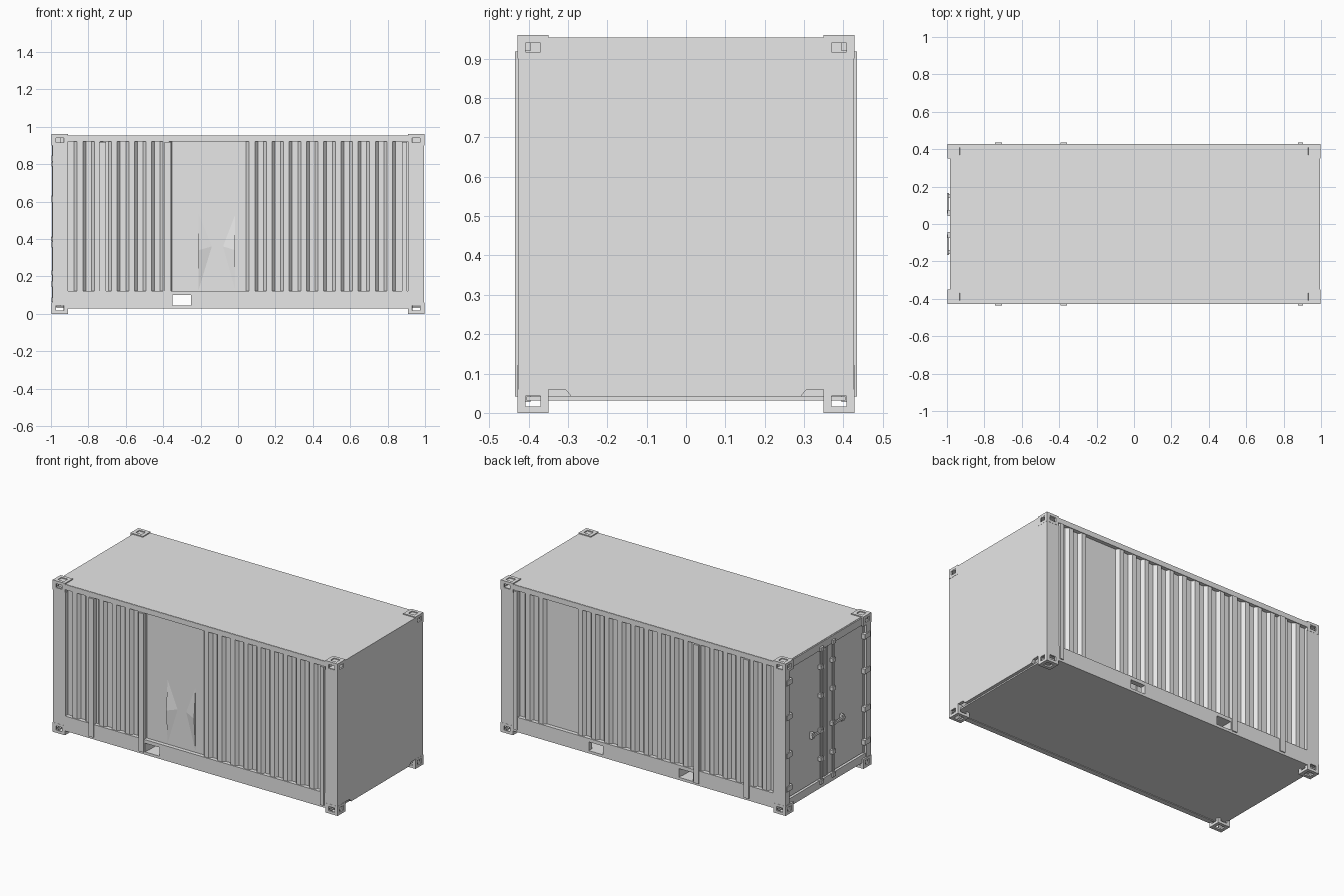
import bpy
import bmesh
from mathutils import Vector

cube = bpy.data.objects.get("Cube")
if cube:
    bpy.data.objects.remove(cube, do_unlink=True)

# One painted steel colour
steel = bpy.data.materials.new("light grey steel")
steel.use_nodes = True
steel.diffuse_color = (0.8, 0.8, 0.8, 1)
steel.node_tree.nodes["Principled BSDF"].inputs["Base Color"].default_value = (0.8, 0.8, 0.8, 1)


def finish(name, bm):
    mesh = bpy.data.meshes.new(name)
    bm.normal_update()
    bm.to_mesh(mesh)
    bm.free()
    mesh.materials.append(steel)
    ob = bpy.data.objects.new(name, mesh)
    bpy.context.collection.objects.link(ob)
    return ob


def add_box(bm, x0, x1, y0, y1, z0, z1):
    lo = Vector((min(x0, x1), min(y0, y1), min(z0, z1)))
    hi = Vector((max(x0, x1), max(y0, y1), max(z0, z1)))
    verts = bmesh.ops.create_cube(bm, size=1)["verts"]
    for v in verts:
        v.co = Vector([lo[i] if v.co[i] < 0 else hi[i] for i in range(3)])
    return verts


def boxes(name, *dims):
    bm = bmesh.new()
    for d in dims:
        add_box(bm, *d)
    return finish(name, bm)


def prism_x(name, points, x0, x1):
    """Extrude a closed (y, z) outline along x."""
    bm = bmesh.new()
    face = bm.faces.new([bm.verts.new((x0, y, z)) for y, z in points])
    ext = bmesh.ops.extrude_face_region(bm, geom=[face])["geom"]
    bmesh.ops.translate(bm, verts=[g for g in ext if isinstance(g, bmesh.types.BMVert)],
                        vec=(x1 - x0, 0, 0))
    bmesh.ops.recalc_face_normals(bm, faces=bm.faces)
    return finish(name, bm)


def corner_casting(name, sx, sy, top):
    """Hollow block with an opening in each exposed face."""
    bm = bmesh.new()
    z0, z1 = (0.90, 0.96) if top else (0.0, 0.06)
    add_box(bm, sx * 0.91, sx * 0.996, sy * 0.35, sy * 0.428, z0, z1)
    bm.normal_update()
    holes = []
    for f in list(bm.faces):
        n = f.normal
        outward = n.x * sx > 0.5 or n.y * sy > 0.5 or n.z * (1 if top else -1) > 0.5
        if outward or (not top and abs(n.z) < 0.5):
            holes.append(f)
    for f in holes:
        bmesh.ops.inset_individual(bm, faces=[f], thickness=0.012)
        c = f.calc_center_median()
        for v in f.verts:
            v.co = c + (v.co - c) * 0.62
        bmesh.ops.inset_individual(bm, faces=[f], thickness=0.0001, depth=-0.01)
    bmesh.ops.delete(bm, geom=holes, context='FACES')
    finish(name, bm)


def corrugated_wall(name, side, flat):
    """Trapezoid ribs between the posts, with a plain stretch."""
    inner, outer, pitch = 0.403, 0.422, 0.092
    profile = [(-0.915, inner)]
    for i in range(19):
        x = -0.845 + i * pitch
        if flat[0] < x < flat[1]:
            continue
        profile += [(x - 0.031, inner), (x - 0.015, outer), (x + 0.015, outer), (x + 0.031, inner)]
    profile.append((0.915, inner))
    bm = bmesh.new()
    cols = [[bm.verts.new((x, side * y, z)) for z in (0.11, 0.93)] for x, y in profile]
    for a, b in zip(cols, cols[1:]):
        quad = [a[0], b[0], b[1], a[1]]
        bm.faces.new(quad if side < 0 else quad[::-1])
    finish(name, bm)


def bottom_rail(name, side, pockets):
    """Side rail split around the fork pockets."""
    bm = bmesh.new()
    y0, y1 = side * 0.395, side * 0.428
    x = -0.915
    for p in pockets:
        add_box(bm, x, p - 0.05, y0, y1, 0.028, 0.122)
        add_box(bm, p - 0.05, p + 0.05, y0, y1, 0.1, 0.122)
        add_box(bm, p - 0.05, p + 0.05, y0, y1, 0.028, 0.045)
        x = p + 0.05
    add_box(bm, x, 0.915, y0, y1, 0.028, 0.122)
    finish(name, bm)


# Corner castings and posts
for sx, xn in ((1, "left"), (-1, "right")):
    for sy, yn in ((-1, "front"), (1, "back")):
        corner_casting(f"{yn}_{xn}_top_casting", sx, sy, True)
        corner_casting(f"{yn}_{xn}_bottom_casting", sx, sy, False)
        boxes(f"{yn}_{xn}_post",
              (sx * 0.908, sx * 0.993, sy * 0.385, sy * 0.427, 0.058, 0.902))

# Long sides: corrugated sheet, rails and vertical straps
for side, nm, flat, pockets in ((-1, "front", (-0.33, 0.03), [-0.30]),
                                (1, "back", (0.48, 0.70), [-0.30, 0.33])):
    corrugated_wall(f"{nm}_wall", side, flat)
    bottom_rail(f"{nm}_bottom_rail", side, pockets)
    boxes(f"{nm}_top_rail", (-0.915, 0.915, side * 0.395, side * 0.427, 0.92, 0.952))
    for i, (a, b) in enumerate(((-0.742, -0.707), (-0.392, -0.357), (0.878, 0.903))):
        boxes(f"{nm}_strap_{i + 1}", (a, b, side * 0.40, side * 0.435, 0.042, 0.918))

# Shallow creases on the plain stretch of the front wall
for i, (x0, x1) in enumerate(((-0.21, -0.14), (-0.015, -0.08))):
    bm = bmesh.new()
    pts = [(x0, -0.403, 0.13), (x0, -0.403, 0.53), (x1, -0.403, 0.36), (x0, -0.418, 0.34)]
    v = [bm.verts.new(p) for p in pts]
    for t in ((0, 1, 3), (1, 2, 3), (2, 0, 3), (0, 1, 2)):
        bm.faces.new([v[k] for k in t])
    bmesh.ops.recalc_face_normals(bm, faces=bm.faces)
    finish(f"front_wall_crease_{i + 1}", bm)

# Fork pocket lining, roof and underside
boxes("fork_pocket_lining",
      (-0.354, -0.35, -0.40, 0.40, 0.04, 0.104),
      (-0.25, -0.246, -0.40, 0.40, 0.04, 0.104),
      (-0.354, -0.246, -0.40, 0.40, 0.1, 0.104))
boxes("roof", (-0.977, 0.995, -0.425, 0.425, 0.94, 0.954))
boxes("underside", (-0.97, 0.975, -0.405, 0.405, 0.032, 0.042))

# Plain end wall with notches beside the lower castings
half = [(0.29, 0.04), (0.305, 0.058), (0.35, 0.06), (0.427, 0.06), (0.427, 0.90),
        (0.35, 0.90), (0.35, 0.954)]
prism_x("left_end_wall", half + [(-y, z) for y, z in reversed(half)], 0.975, 0.995)

# Door end: frame and two leaves with a centre seam
boxes("door_header", (-0.985, -0.95, -0.388, 0.388, 0.905, 0.952))
boxes("door_sill", (-0.985, -0.95, -0.388, 0.388, 0.035, 0.085))
for s, nm in ((-1, "front"), (1, "back")):
    boxes(f"{nm}_door", (-0.975, -0.955, s * 0.003, s * 0.386, 0.09, 0.90))
    # Raised gasket rim
    boxes(f"{nm}_door_rim",
          (-0.98, -0.972, s * 0.004, s * 0.02, 0.09, 0.90),
          (-0.98, -0.972, s * 0.368, s * 0.386, 0.09, 0.90))
    # Lock bar with brackets, cams and handle
    bm = bmesh.new()
    rod = bmesh.ops.create_cone(bm, cap_ends=True, segments=8, radius1=0.007,
                                radius2=0.007, depth=0.86)["verts"]
    bmesh.ops.translate(bm, verts=rod, vec=(-0.987, s * 0.06, 0.495))
    for z in (0.075, 0.22, 0.40, 0.62, 0.80, 0.915):
        add_box(bm, -0.997, -0.972, s * 0.044, s * 0.076, z - 0.012, z + 0.012)
    finish(f"{nm}_lock_bar", bm)
    boxes(f"{nm}_door_handle",
          (-1.0, -0.99, s * 0.055, s * 0.165, 0.393, 0.407),
          (-0.995, -0.972, s * 0.14, s * 0.16, 0.38, 0.42))
    # Hinges along the post
    boxes(f"{nm}_hinges", *[(-0.998, -0.97, s * 0.36, s * 0.415, z - 0.016, z + 0.016)
                            for z in (0.16, 0.37, 0.61, 0.83)])
